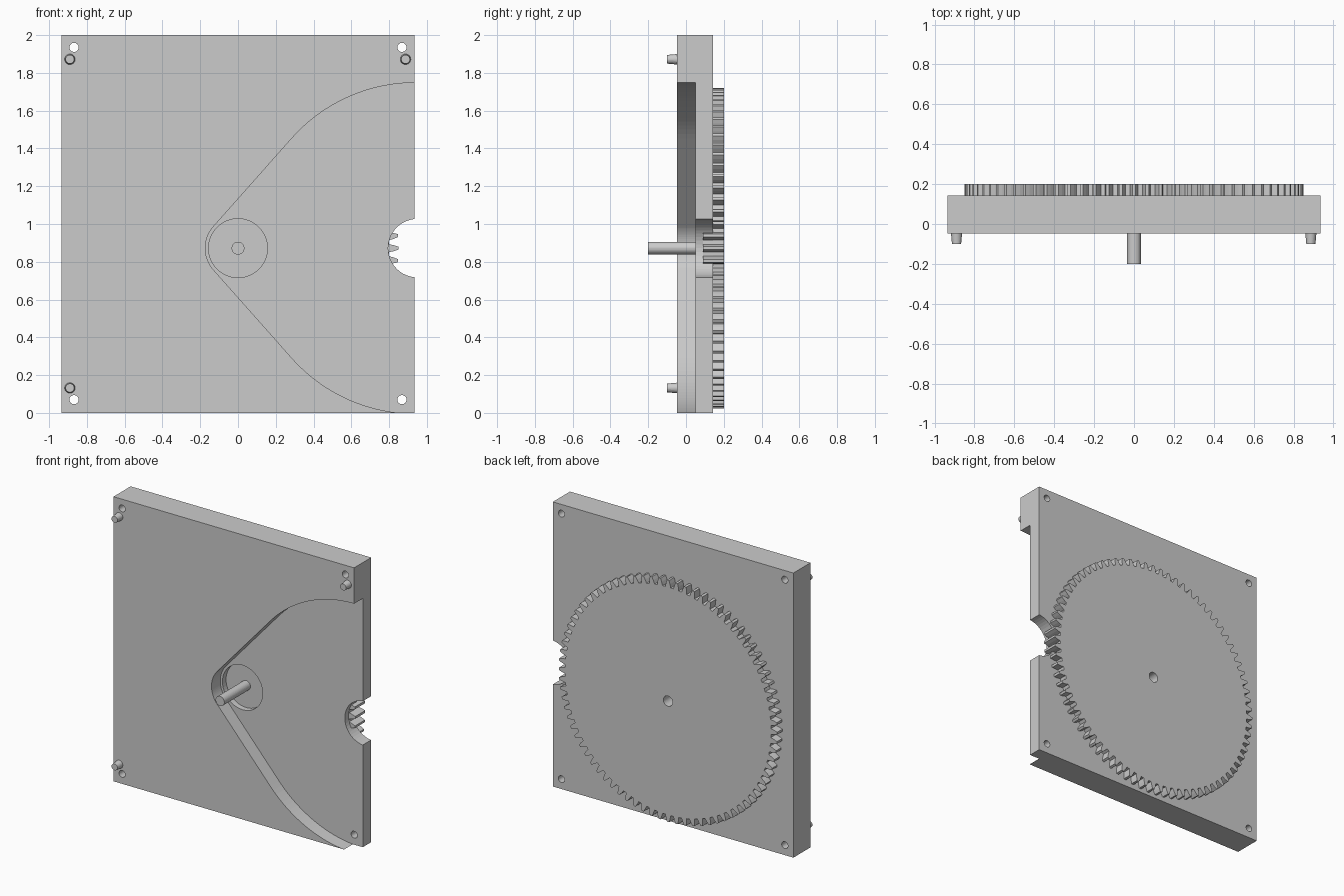
import bpy, bmesh
from math import sin, cos, pi, asin

if "Cube" in bpy.data.objects:
    bpy.data.objects.remove(bpy.data.objects["Cube"])

CZ = 0.872            # height of the gear axis
FRONT, FLOOR, BACK = -0.047, 0.05, 0.143


def circle(x, z, r, n=48, a0=0.0, a1=2 * pi):
    full = abs(a1 - a0 - 2 * pi) < 1e-6
    k = n if full else n - 1
    return [(x + r * cos(a0 + (a1 - a0) * i / k), z + r * sin(a0 + (a1 - a0) * i / k)) for i in range(n)]


def prism(name, pts, y0, y1, tip_scale=1.0):
    """Extrude an x-z outline from y0 to y1; tip_scale tapers the y0 end."""
    cx = sum(p[0] for p in pts) / len(pts)
    cz = sum(p[1] for p in pts) / len(pts)
    bm = bmesh.new()
    a = [bm.verts.new((cx + (x - cx) * tip_scale, y0, cz + (z - cz) * tip_scale)) for x, z in pts]
    b = [bm.verts.new((x, y1, z)) for x, z in pts]
    bm.faces.new(a)
    bm.faces.new(b[::-1])
    for i in range(len(pts)):
        j = (i + 1) % len(pts)
        bm.faces.new((a[i], b[i], b[j], a[j]))
    bmesh.ops.recalc_face_normals(bm, faces=bm.faces)
    me = bpy.data.meshes.new(name)
    bm.to_mesh(me)
    bm.free()
    ob = bpy.data.objects.new(name, me)
    bpy.context.collection.objects.link(ob)
    return ob


def combine(base, tool, op):
    """Apply a boolean and remove the tool object."""
    mod = base.modifiers.new(op, 'BOOLEAN')
    mod.operation, mod.object, mod.solver = op, tool, 'EXACT'
    bpy.context.view_layer.objects.active = base
    bpy.ops.object.modifier_apply(modifier=mod.name)
    bpy.data.objects.remove(tool)


# Square plate
body = prism("gear_plate", [(-0.935, 0), (0.935, 0), (0.935, 2), (-0.935, 2)], FRONT, BACK)

# Belt-shaped recess in the front: hull of a small and a large circle
BX, BR, SR = 0.94, 0.876, 0.173
t = pi / 2 + asin((BR - SR) / BX)
outline = circle(0, CZ, SR, 24, t, 2 * pi - t)
outline += circle(BX, CZ, BR, 24, 2 * pi - t, 1.5 * pi)
outline += [(1.2, CZ - BR), (1.2, CZ + BR)]
outline += circle(BX, CZ, BR, 24, pi / 2, t)
combine(body, prism("recess", outline, FRONT - 0.1, FLOOR), 'DIFFERENCE')

# Hub opening, edge notch and four screw holes
holes = [(0, CZ, 0.156), (0.95, CZ, 0.155)]
holes += [(x, z, 0.024) for x in (-0.868, 0.868) for z in (0.07, 1.935)]
for x, z, r in holes:
    combine(body, prism("hole", circle(x, z, r), -0.3, 0.3), 'DIFFERENCE')

# Large spur gear on the back
TEETH, TIP, PITCH, ROOT = 80, 0.849, 0.826, 0.801
tooth = [(-0.33, ROOT), (-0.24, PITCH), (-0.12, TIP), (0.12, TIP), (0.24, PITCH), (0.33, ROOT)]
gear_pts = []
for i in range(TEETH):
    for f, r in tooth:
        a = 2 * pi * (i + f) / TEETH
        gear_pts.append((r * cos(a), CZ + r * sin(a)))
combine(body, prism("gear", gear_pts, 0.09, 0.2), 'UNION')

# Axle on the front and matching blind socket in the back
combine(body, prism("axle", circle(0, CZ, 0.034, 32), -0.2, 0.1), 'UNION')
combine(body, prism("socket", circle(0, CZ, 0.036, 32), 0.115, 0.3), 'DIFFERENCE')

# Tapered locating pegs
for i, (x, z) in enumerate([(-0.89, 1.872), (0.887, 1.872), (-0.89, 0.132)]):
    prism(f"locating_peg_{i + 1}", circle(x, z, 0.028, 32), -0.1, FRONT + 0.002, 0.82)
